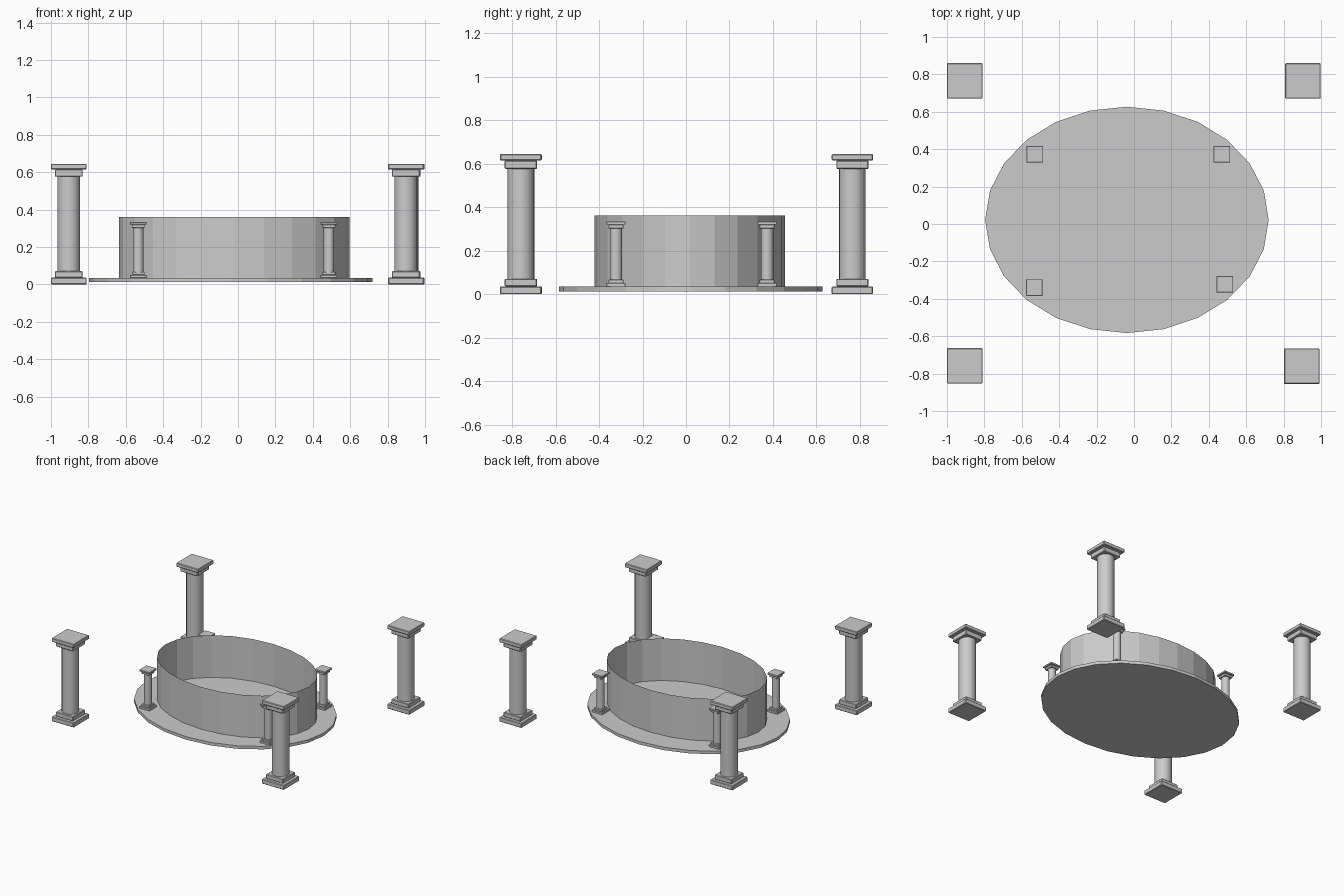
import bpy, bmesh
from math import sin, cos, pi
from mathutils import Matrix

if "Cube" in bpy.data.objects:
    bpy.data.objects.remove(bpy.data.objects["Cube"])


def finish(bm, name):
    bmesh.ops.recalc_face_normals(bm, faces=bm.faces)
    mesh = bpy.data.meshes.new(name)
    bm.to_mesh(mesh)
    bm.free()
    obj = bpy.data.objects.new(name, mesh)
    bpy.context.collection.objects.link(obj)
    return obj


def elliptic_tube(name, cx, cy, rx, ry, z0, z1, capped):
    """24-sided elliptical cylinder, optionally closed at both ends."""
    bm = bmesh.new()
    mat = Matrix.Translation((cx, cy, (z0 + z1) / 2)) @ Matrix.Diagonal((rx, ry, 1, 1))
    bmesh.ops.create_cone(bm, cap_ends=capped, segments=24, radius1=1, radius2=1,
                          depth=z1 - z0, matrix=mat)
    return finish(bm, name)


def column(name, x, y, z, s):
    """Round shaft between stepped square base and capital blocks."""
    bm = bmesh.new()
    # half width, bottom, top of each square block
    for half, z0, z1 in ((0.095, 0.0, 0.036), (0.074, 0.036, 0.071),
                         (0.074, 0.576, 0.615), (0.095, 0.615, 0.645)):
        mat = (Matrix.Translation((0, 0, (z0 + z1) / 2))
               @ Matrix.Diagonal((2 * half, 2 * half, z1 - z0, 1)))
        verts = bmesh.ops.create_cube(bm, size=1, matrix=mat)["verts"]
        edges = list({e for v in verts for e in v.link_edges})
        bmesh.ops.bevel(bm, geom=edges, offset=0.004, segments=1, affect='EDGES')
    # shaft
    shaft = bmesh.ops.create_cone(bm, cap_ends=False, segments=24, radius1=0.061,
                                  radius2=0.061, depth=0.507,
                                  matrix=Matrix.Translation((0, 0, 0.3235)))["verts"]
    for f in {f for v in shaft for f in v.link_faces}:
        f.smooth = True
    obj = finish(bm, name)
    obj.location = (x, y, z)
    obj.scale = (s, s, s)
    return obj


# Oval platform and open oval wall
elliptic_tube("platform", -0.038, 0.022, 0.758, 0.605, 0.012, 0.035, True)
elliptic_tube("oval_wall", -0.02, 0.018, 0.615, 0.438, 0.03, 0.361, False)

# Outer tall columns
for i, (x, y) in enumerate(((-0.905, 0.765), (0.903, 0.765),
                            (-0.905, -0.758), (0.897, -0.76))):
    column(f"outer_column_{i + 1}", x, y, 0, 1)

# Inner short columns standing on the platform
for i, (x, y) in enumerate(((-0.53, 0.373), (0.47, 0.373),
                            (-0.533, -0.34), (0.486, -0.322))):
    column(f"inner_column_{i + 1}", x, y, 0.034, 0.465)
